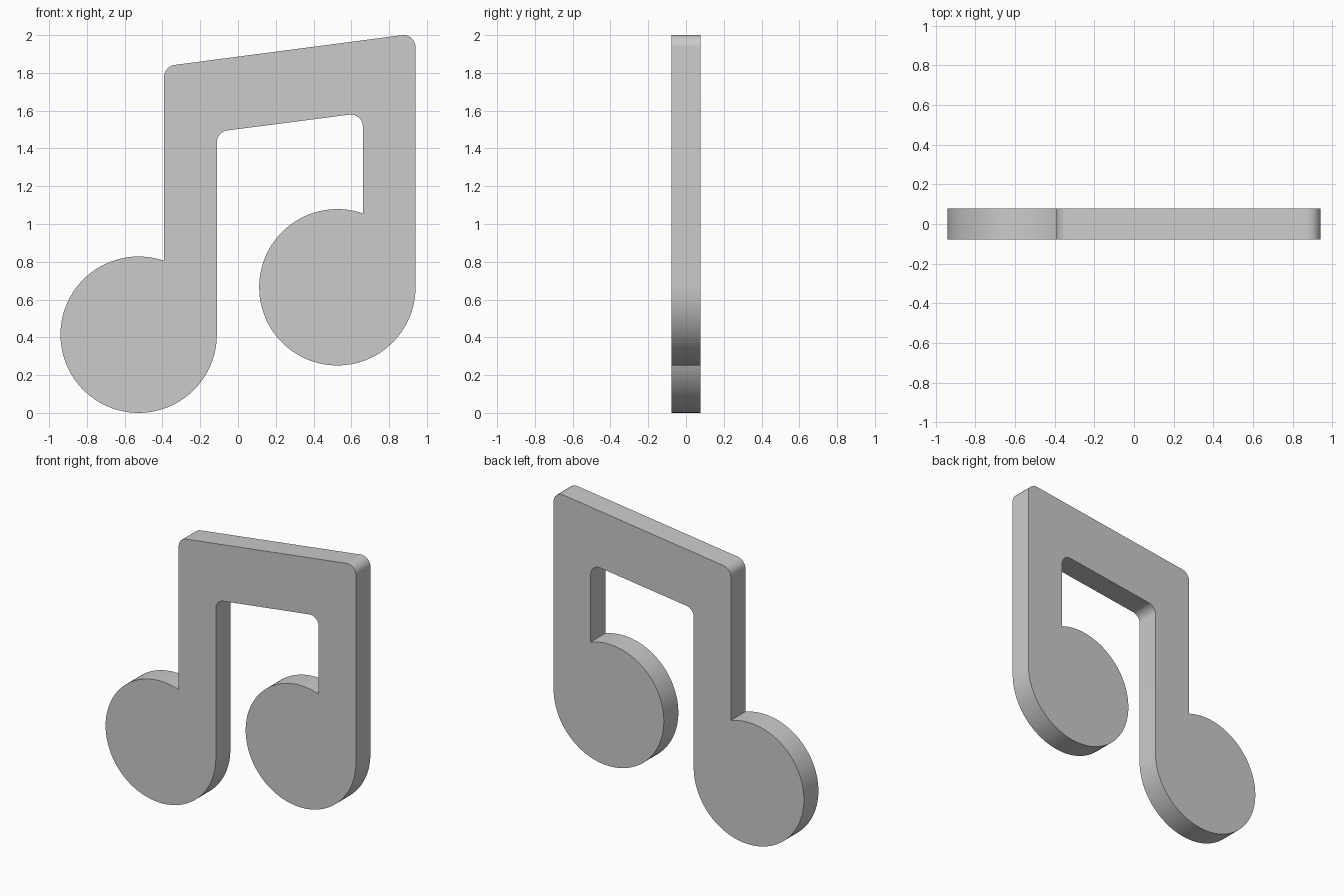
import bpy, bmesh, math
from mathutils import Vector

if "Cube" in bpy.data.objects:
    bpy.data.objects.remove(bpy.data.objects["Cube"])

R = 0.414            # note head radius
CX = 0.526           # head centre, left and right
Z_LEFT, Z_RIGHT = 0.414, 0.665
STEM = 0.279         # stem width
DEPTH = 0.156
FILLET = 0.063
EDGE_L, EDGE_R = -CX + R, CX + R   # right edge of each stem


def fillet(prev, corner, nxt, r=FILLET, n=10):
    """Round a corner with an arc tangent to both neighbouring edges."""
    c = Vector(corner)
    a, b = (Vector(prev) - c).normalized(), (Vector(nxt) - c).normalized()
    half = math.acos(a.dot(b)) / 2
    centre = c + (a + b).normalized() * (r / math.sin(half))
    start = c + a * (r / math.tan(half)) - centre
    end = c + b * (r / math.tan(half)) - centre
    return [centre + start.lerp(end, i / n).normalized() * r
            for i in range(n + 1)]


def head(cx, cz, n=72):
    """Arc from the inner stem edge round the head to the outer stem edge."""
    first = math.acos((R - STEM) / R)
    angles = [first + (2 * math.pi - first) * i / n for i in range(n + 1)]
    return [Vector((cx + R * math.cos(t), cz + R * math.sin(t))) for t in angles]


# Beam corners: outer top and inner underside
top_l, top_r = (EDGE_L - STEM, 1.835), (EDGE_R, 2.009)
low_l, low_r = (EDGE_L, 1.488), (EDGE_R - STEM, 1.588)
head_l, head_r = head(-CX, Z_LEFT), head(CX, Z_RIGHT)

# One continuous outline of both heads, stems and beam
outline = (head_l + fillet(head_l[-1], low_l, low_r)
           + fillet(low_l, low_r, head_r[0]) + head_r
           + fillet(head_r[-1], top_r, top_l)
           + fillet(top_r, top_l, head_l[0]))

# Extrude the outline into a plate
bm = bmesh.new()
face = bm.faces.new([bm.verts.new((p.x, -DEPTH / 2, p.y)) for p in outline])
ext = bmesh.ops.extrude_face_region(bm, geom=[face], use_keep_orig=True)
moved = [g for g in ext["geom"] if isinstance(g, bmesh.types.BMVert)]
bmesh.ops.translate(bm, verts=moved, vec=(0, DEPTH, 0))
bmesh.ops.recalc_face_normals(bm, faces=bm.faces)
mesh = bpy.data.meshes.new("music_note")
bm.to_mesh(mesh)
bm.free()
note = bpy.data.objects.new("music_note", mesh)
bpy.context.collection.objects.link(note)

# Smooth the rounded rim, keep the flat faces crisp
bpy.context.view_layer.objects.active = note
note.select_set(True)
bpy.ops.object.shade_smooth_by_angle(angle=math.radians(30))
